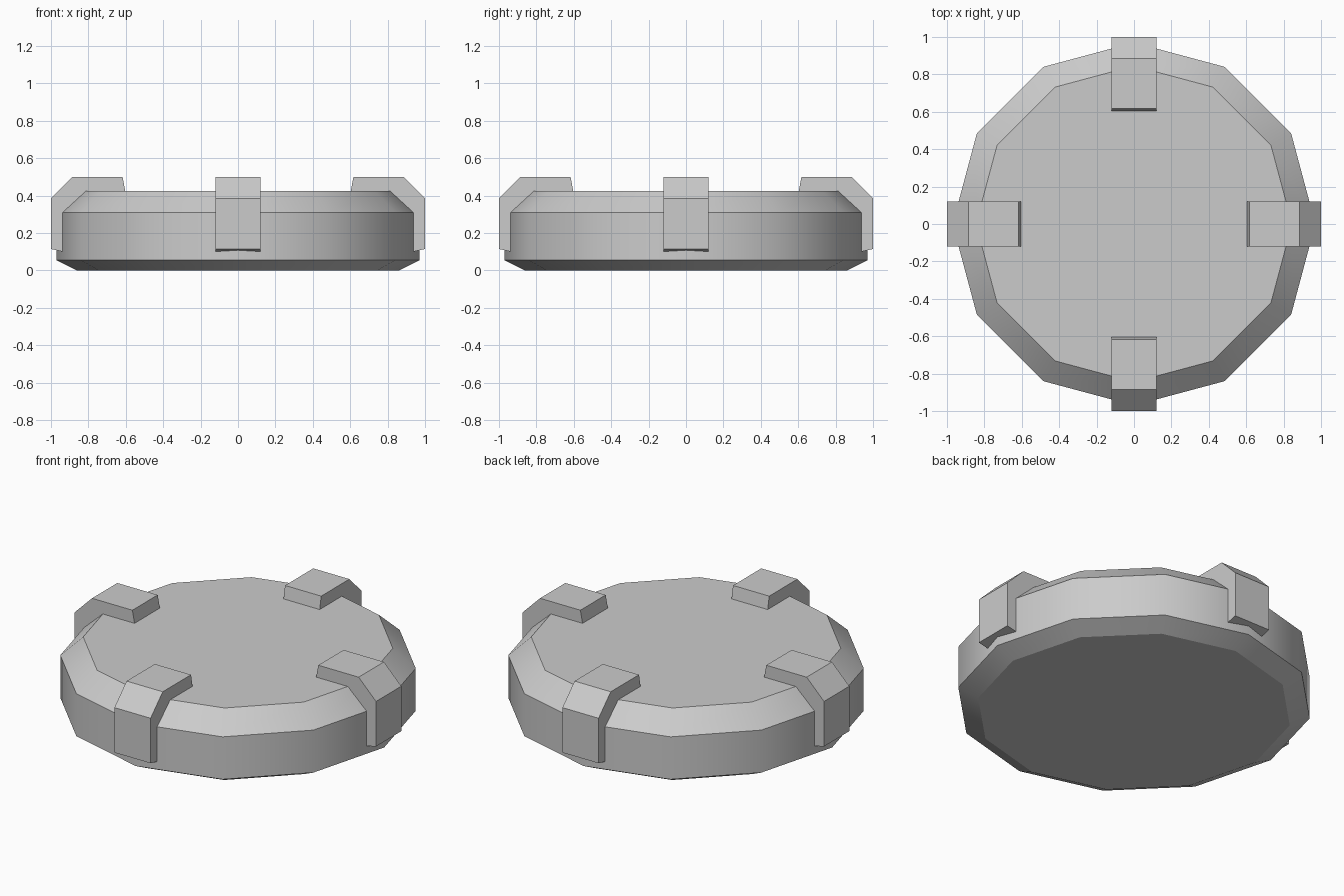
import bpy
import bmesh
from math import cos, sin, pi
from mathutils import Matrix

default_cube = bpy.data.objects.get("Cube")
if default_cube:
    bpy.data.objects.remove(default_cube, do_unlink=True)

# One plain grey for everything
GREY = (0.6, 0.6, 0.6, 1.0)
grey = bpy.data.materials.new("light grey")
grey.use_nodes = True
grey.diffuse_color = GREY
grey.node_tree.nodes["Principled BSDF"].inputs["Base Color"].default_value = GREY


def add_object(name, bm):
    bmesh.ops.recalc_face_normals(bm, faces=bm.faces[:])
    mesh = bpy.data.meshes.new(name)
    bm.to_mesh(mesh)
    bm.free()
    mesh.materials.append(grey)
    obj = bpy.data.objects.new(name, mesh)
    bpy.context.collection.objects.link(obj)
    return obj


# Twelve-sided disc: chamfered rings, smooth around and sharp between bands
SIDES = 12
RINGS = [(0.86, 0.0), (0.97, 0.055), (0.97, 0.31), (0.845, 0.425)]
bm = bmesh.new()
rings = [[bm.verts.new((r * cos(2 * pi * i / SIDES), r * sin(2 * pi * i / SIDES), z))
          for i in range(SIDES)] for r, z in RINGS]
for low, high in zip(rings, rings[1:]):
    for i in range(SIDES):
        j = (i + 1) % SIDES
        bm.faces.new((low[i], low[j], high[j], high[i])).smooth = True
bm.faces.new(rings[0][::-1])
bm.faces.new(rings[-1])
for ring in rings:
    for i in range(SIDES):
        bm.edges.get((ring[i], ring[(i + 1) % SIDES])).smooth = False
add_object("disc_body", bm)

# Four bent clamps gripping the rim, extruded from one side profile
HALF_WIDTH = 0.12
CLAMP = [(1.0, 0.115), (1.0, 0.385), (0.885, 0.5), (0.617, 0.5),
         (0.602, 0.42), (0.82, 0.42), (0.92, 0.31), (0.92, 0.097)]
for k, side in enumerate(("left", "back", "right", "front")):
    bm = bmesh.new()
    face = bm.faces.new([bm.verts.new((x, -HALF_WIDTH, z)) for x, z in CLAMP])
    extruded = bmesh.ops.extrude_face_region(bm, geom=[face])["geom"]
    moved = [v for v in extruded if isinstance(v, bmesh.types.BMVert)]
    bmesh.ops.translate(bm, verts=moved, vec=(0, 2 * HALF_WIDTH, 0))
    bm.transform(Matrix.Rotation(k * pi / 2, 4, "Z"))
    add_object(side + "_clamp", bm)
